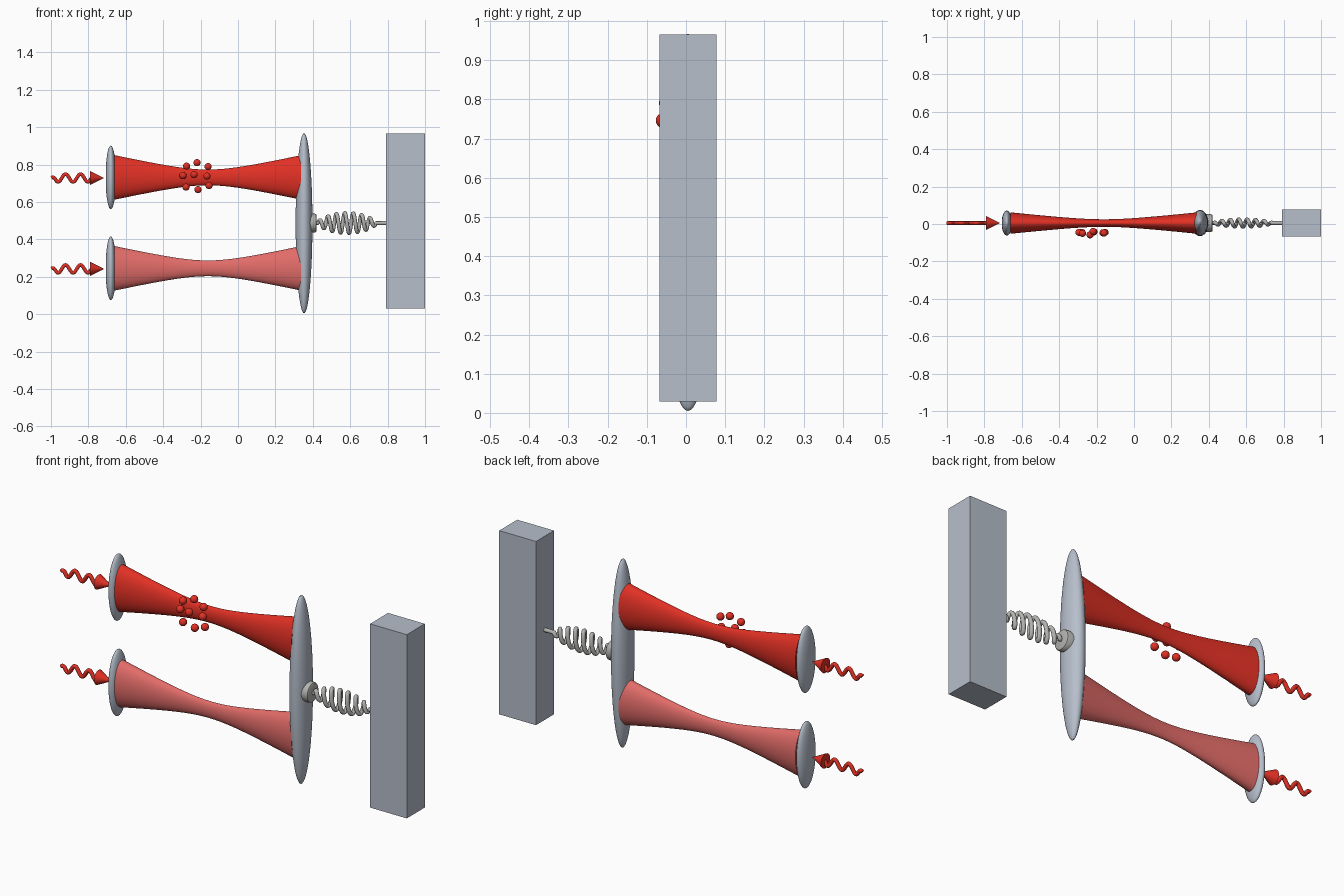
import bpy, bmesh, math
from mathutils import Matrix

if "Cube" in bpy.data.objects:
    bpy.data.objects.remove(bpy.data.objects["Cube"])

CY = 0.005  # shared depth centre line


def material(name, rgb):
    m = bpy.data.materials.new(name)
    m.diffuse_color = (*rgb, 1)
    m.use_nodes = True
    m.node_tree.nodes["Principled BSDF"].inputs["Base Color"].default_value = m.diffuse_color
    return m


RED = material("beam red", (0.76, 0.03, 0.018))
PINK = material("pale red", (0.76, 0.15, 0.14))
STEEL = material("blue grey", (0.47, 0.52, 0.60))
WIRE = material("wire grey", (0.45, 0.45, 0.44))


def smooth(ob, angle=35):
    bpy.ops.object.select_all(action='DESELECT')
    ob.select_set(True)
    bpy.context.view_layer.objects.active = ob
    bpy.ops.object.shade_smooth_by_angle(angle=math.radians(angle))


def finish(name, bm, mat, shade=True):
    bmesh.ops.recalc_face_normals(bm, faces=bm.faces)
    me = bpy.data.meshes.new(name)
    bm.to_mesh(me)
    bm.free()
    me.materials.append(mat)
    ob = bpy.data.objects.new(name, me)
    bpy.context.collection.objects.link(ob)
    if shade:
        smooth(ob)
    return ob


def lathe(name, profile, z, mat, flat=1.0, n=48):
    """Capped body turned about the x axis from (x, radius) pairs, squashed in y."""
    bm = bmesh.new()
    rings = []
    for x, r in profile:
        rings.append([bm.verts.new((x, CY + flat * r * math.cos(2 * math.pi * i / n),
                                    z + r * math.sin(2 * math.pi * i / n))) for i in range(n)])
    for a, b in zip(rings, rings[1:]):
        for i in range(n):
            j = (i + 1) % n
            bm.faces.new((a[i], a[j], b[j], b[i]))
    bm.faces.new(rings[0])
    bm.faces.new(rings[-1])
    bmesh.ops.remove_doubles(bm, verts=bm.verts, dist=1e-6)
    return finish(name, bm, mat)


def lens(name, x, z, thick, radius, flat, mat, start=0.02):
    steps = 32
    prof = []
    for i in range(steps + 1):
        a = start + (math.pi - 0.02 - start) * i / steps
        prof.append((x - thick * math.cos(a), radius * math.sin(a)))
    return lathe(name, prof, z, mat, flat, 64)


def tube(name, pts, radius, mat):
    cu = bpy.data.curves.new(name, 'CURVE')
    cu.dimensions = '3D'
    cu.bevel_depth = radius
    cu.bevel_resolution = 3
    cu.use_fill_caps = True
    sp = cu.splines.new('POLY')
    sp.points.add(len(pts) - 1)
    for p, co in zip(sp.points, pts):
        p.co = (*co, 1)
    cu.materials.append(mat)
    ob = bpy.data.objects.new(name, cu)
    bpy.context.collection.objects.link(ob)
    bpy.ops.object.select_all(action='DESELECT')
    ob.select_set(True)
    bpy.context.view_layer.objects.active = ob
    bpy.ops.object.convert(target='MESH')
    smooth(bpy.context.view_layer.objects.active, 50)


# Two light paths: small mirror, waisted beam, wavy arrow
for label, z, mat in (("upper", 0.731, RED), ("lower", 0.245, PINK)):
    lens(label + "_mirror", -0.68, z, 0.028, 0.17, 0.39, STEEL, 0.4)
    beam = []
    for i in range(33):
        t = -1 + i / 16
        beam.append((-0.161 + 0.499 * t, math.sqrt(0.042 ** 2 + (0.119 ** 2 - 0.042 ** 2) * t * t)))
    lathe(label + "_beam", beam, z, mat, 0.48, 64)
    wave = []
    for i in range(81):
        x = -0.998 + 0.218 * i / 80
        a = 0.021 * min(1, (x + 1.0) / 0.03, (-0.775 - x) / 0.02)
        wave.append((x, CY, z - 0.003 + a * math.cos(2 * math.pi * (x + 0.922) / 0.08)))
    tube(label + "_arrow_wave", wave, 0.010, RED)
    lathe(label + "_arrow_head", [(-0.79, 0.037), (-0.718, 0.001)], z - 0.003, RED, 1, 32)

# Large shared mirror and its spring mount
lens("large_mirror", 0.353, 0.486, 0.045, 0.481, 0.145, STEEL)
lathe("spring_mount", [(0.36, 0.05), (0.412, 0.05), (0.418, 0.047), (0.421, 0.04)], 0.487, WIRE, 0.95)

# Coil spring that tapers to straight ends
coil = [(0.41, CY, 0.487)]
for i in range(225):
    t = i / 224
    a = 2 * math.pi * 7 * t
    s = math.sin(math.pi * t) ** 0.6 if 0 < t < 1 else 0
    coil.append((0.425 + 0.315 * t, CY + 0.020 * s * math.cos(a), 0.487 + 0.054 * s * math.sin(a)))
coil.append((0.80, CY, 0.487))
tube("spring", coil, 0.0105, WIRE)

# Fixed wall block
bm = bmesh.new()
bmesh.ops.create_cube(bm, size=1, matrix=Matrix.Translation((0.895, CY, 0.497))
                      @ Matrix.Diagonal((0.207, 0.145, 0.936, 1)))
finish("wall_block", bm, STEEL, False)

# Cluster of small balls in front of the upper beam waist
balls = [(-.275, -.050, .791), (-.219, -.040, .810), (-.160, -.048, .789),
         (-.294, -.045, .741), (-.235, -.058, .746), (-.166, -.047, .738),
         (-.278, -.045, .679), (-.214, -.042, .666), (-.155, -.045, .687)]
for i, p in enumerate(balls):
    bm = bmesh.new()
    bmesh.ops.create_uvsphere(bm, u_segments=24, v_segments=14, radius=0.019,
                              matrix=Matrix.Translation(p))
    finish(f"ball_{i + 1}", bm, RED)
